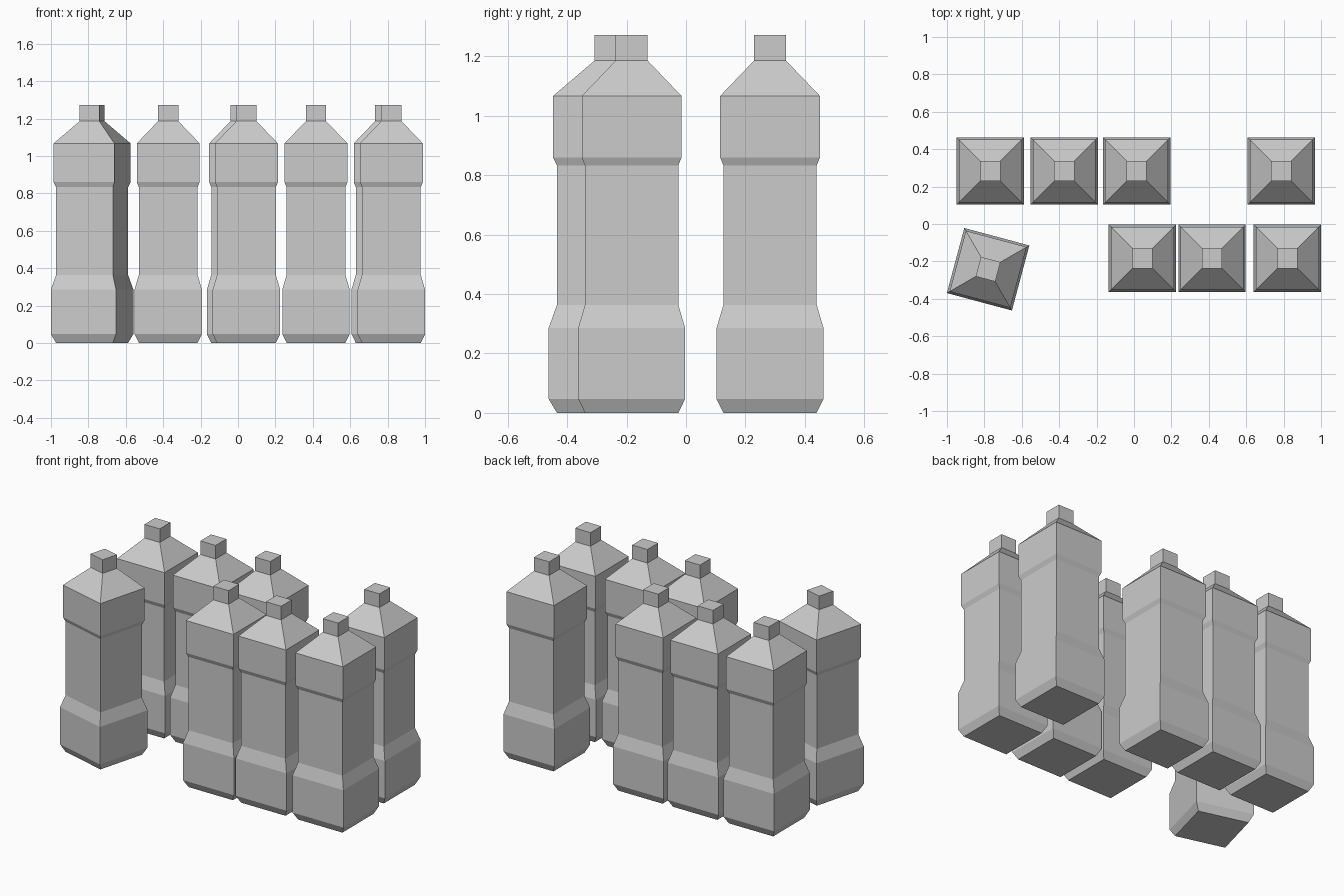
import bpy, bmesh, math

cube = bpy.data.objects.get("Cube")
if cube:
    bpy.data.objects.remove(cube, do_unlink=True)

# Single flat grey
grey = bpy.data.materials.new("light_grey")
grey.use_nodes = True
colour = (0.6, 0.6, 0.6, 1)
grey.diffuse_color = colour
grey.node_tree.nodes["Principled BSDF"].inputs["Base Color"].default_value = colour

# Bottle silhouette: (half width, height)
PROFILE = [(.157, 0), (.18, .047), (.18, .286), (.157, .364), (.157, .833),
           (.168, .86), (.168, 1.067), (.054, 1.186), (.054, 1.273)]


def bottle_mesh():
    """Square sections stacked along the profile and skinned."""
    bm = bmesh.new()
    rings = []
    for half, z in PROFILE:
        rings.append([bm.verts.new((sx * half, sy * half, z))
                      for sx, sy in ((-1, -1), (1, -1), (1, 1), (-1, 1))])
    for low, high in zip(rings, rings[1:]):
        for i in range(4):
            j = (i + 1) % 4
            bm.faces.new((low[i], low[j], high[j], high[i]))
    bm.faces.new(rings[0][::-1])
    bm.faces.new(rings[-1])
    bmesh.ops.recalc_face_normals(bm, faces=bm.faces)
    mesh = bpy.data.meshes.new("square_bottle")
    bm.to_mesh(mesh)
    bm.free()
    mesh.materials.append(grey)
    return mesh


mesh = bottle_mesh()


def place(name, x, y, turn=0):
    obj = bpy.data.objects.new(name, mesh)
    obj.location = (x, y, 0)
    obj.rotation_euler.z = math.radians(turn)
    bpy.context.collection.objects.link(obj)


# Back row with a gap, front row, and one turned bottle
for n, x in enumerate((-.768, -.373, .014, .787), 1):
    place(f"back_bottle_{n}", x, .283)
for n, x in enumerate((.045, .417, .82), 1):
    place(f"front_bottle_{n}", x, -.183)
place("turned_bottle", -.78, -.242, -15)
